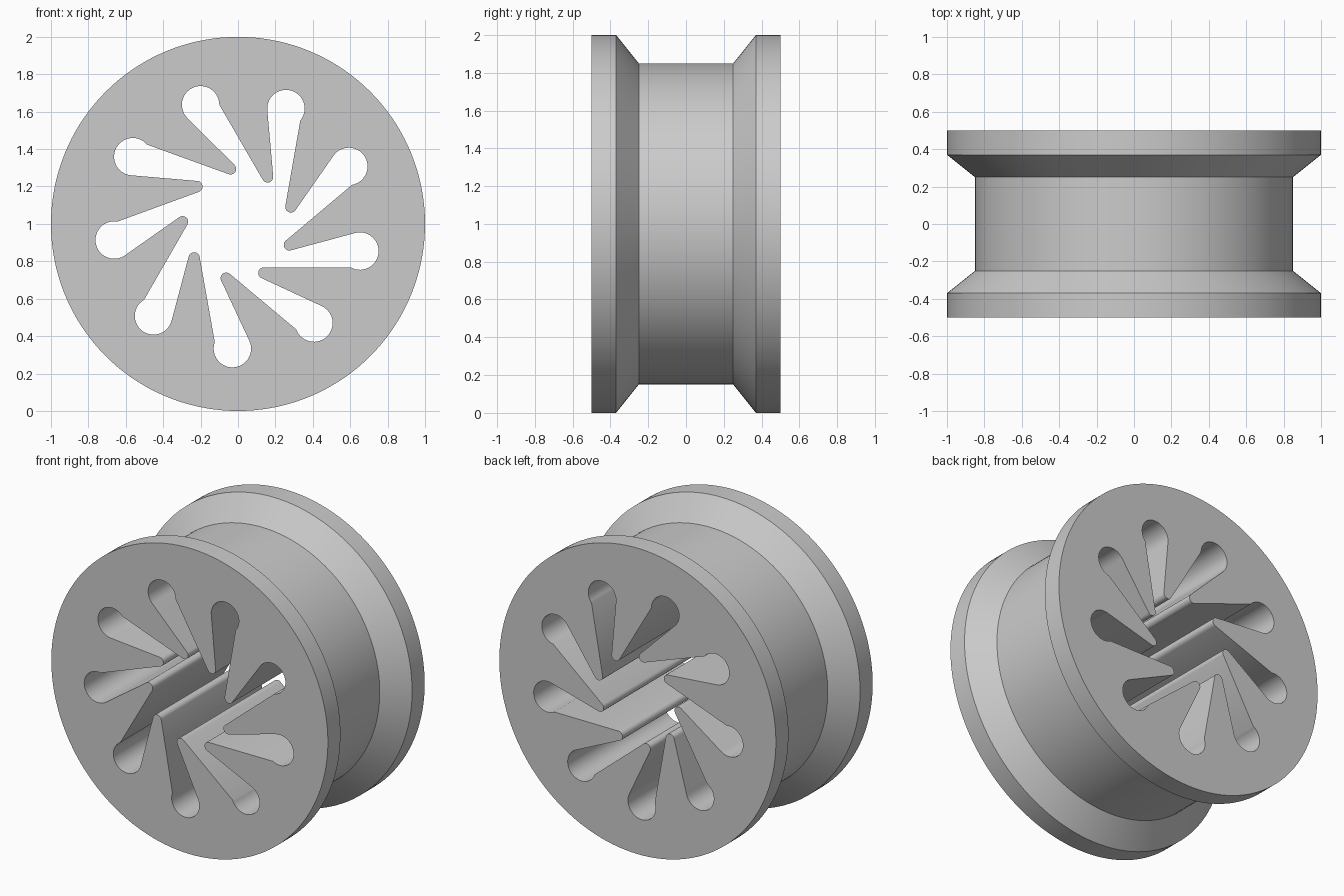
import bpy, bmesh, math
from mathutils import Vector, Matrix

if "Cube" in bpy.data.objects:
    bpy.data.objects.remove(bpy.data.objects["Cube"])

SLOTS = 9
SEG = 144


def new_object(name, bm):
    bmesh.ops.recalc_face_normals(bm, faces=bm.faces)
    mesh = bpy.data.meshes.new(name)
    bm.to_mesh(mesh)
    bm.free()
    ob = bpy.data.objects.new(name, mesh)
    bpy.context.collection.objects.link(ob)
    return ob


def arc(c, r, a0, a1, n):
    return [c + r * Vector((math.cos(a), math.sin(a)))
            for a in (a0 + (a1 - a0) * i / n for i in range(n + 1))]


# Spool body: flanged profile revolved around the y axis
profile = [(1.0, -0.5), (1.0, -0.37), (0.85, -0.25),
           (0.85, 0.25), (1.0, 0.37), (1.0, 0.5)]
bm = bmesh.new()
rings = [[bm.verts.new((r * math.cos(2 * math.pi * i / SEG), y,
                        1 + r * math.sin(2 * math.pi * i / SEG)))
          for i in range(SEG)] for r, y in profile]
for a, b in zip(rings, rings[1:]):
    for i in range(SEG):
        j = (i + 1) % SEG
        bm.faces.new((a[i], a[j], b[j], b[i]))
bm.faces.new(rings[0])
bm.faces.new(rings[-1])
spool = new_object("spool_body", bm)

# Slotted bore outline: one round-ended slot and one rounded tooth tip, repeated
slot, slot_r = Vector((-0.03, -0.667)), 0.10
tip, tip_r = Vector((-0.063, -0.29)), 0.03
step = 2 * math.pi / SLOTS
notch_a = math.radians(160)
notch = slot + slot_r * Vector((math.cos(notch_a), math.sin(notch_a)))
next_notch = Matrix.Rotation(step, 2) @ notch

d = slot - tip
edge_a = math.atan2(d.y, d.x) + math.asin((slot_r + tip_r) / d.length)
left_a = edge_a + math.pi / 2          # tangent point on the slot end
v = next_notch - tip
right_a = math.atan2(v.y, v.x) + math.acos(tip_r / v.length)

unit = arc(slot, slot_r, notch_a, left_a + 2 * math.pi, 28)
unit += arc(tip, tip_r, left_a + math.pi, right_a, 12)
outline = [Matrix.Rotation(step * k, 2) @ p for k in range(SLOTS) for p in unit]

bm = bmesh.new()
front = [bm.verts.new((p.x, -0.7, 1 + p.y)) for p in outline]
back = [bm.verts.new((p.x, 0.7, 1 + p.y)) for p in outline]
n = len(outline)
for i in range(n):
    j = (i + 1) % n
    bm.faces.new((front[i], front[j], back[j], back[i]))
bm.faces.new(front)
bm.faces.new(back)
cutter = new_object("bore_cutter", bm)
cutter.hide_render = True

# Cut the bore through the spool
mod = spool.modifiers.new("bore", 'BOOLEAN')
mod.operation = 'DIFFERENCE'
mod.solver = 'EXACT'
mod.object = cutter
bpy.context.view_layer.objects.active = spool
spool.select_set(True)
cutter.select_set(False)
bpy.ops.object.modifier_apply(modifier=mod.name)
bpy.data.objects.remove(cutter)

grey = bpy.data.materials.new("light_grey")
grey.diffuse_color = (0.6, 0.6, 0.6, 1)
grey.use_nodes = True
grey.node_tree.nodes["Principled BSDF"].inputs["Base Color"].default_value = grey.diffuse_color
spool.data.materials.clear()
spool.data.materials.append(grey)
bpy.ops.object.shade_smooth_by_angle(angle=math.radians(30))
